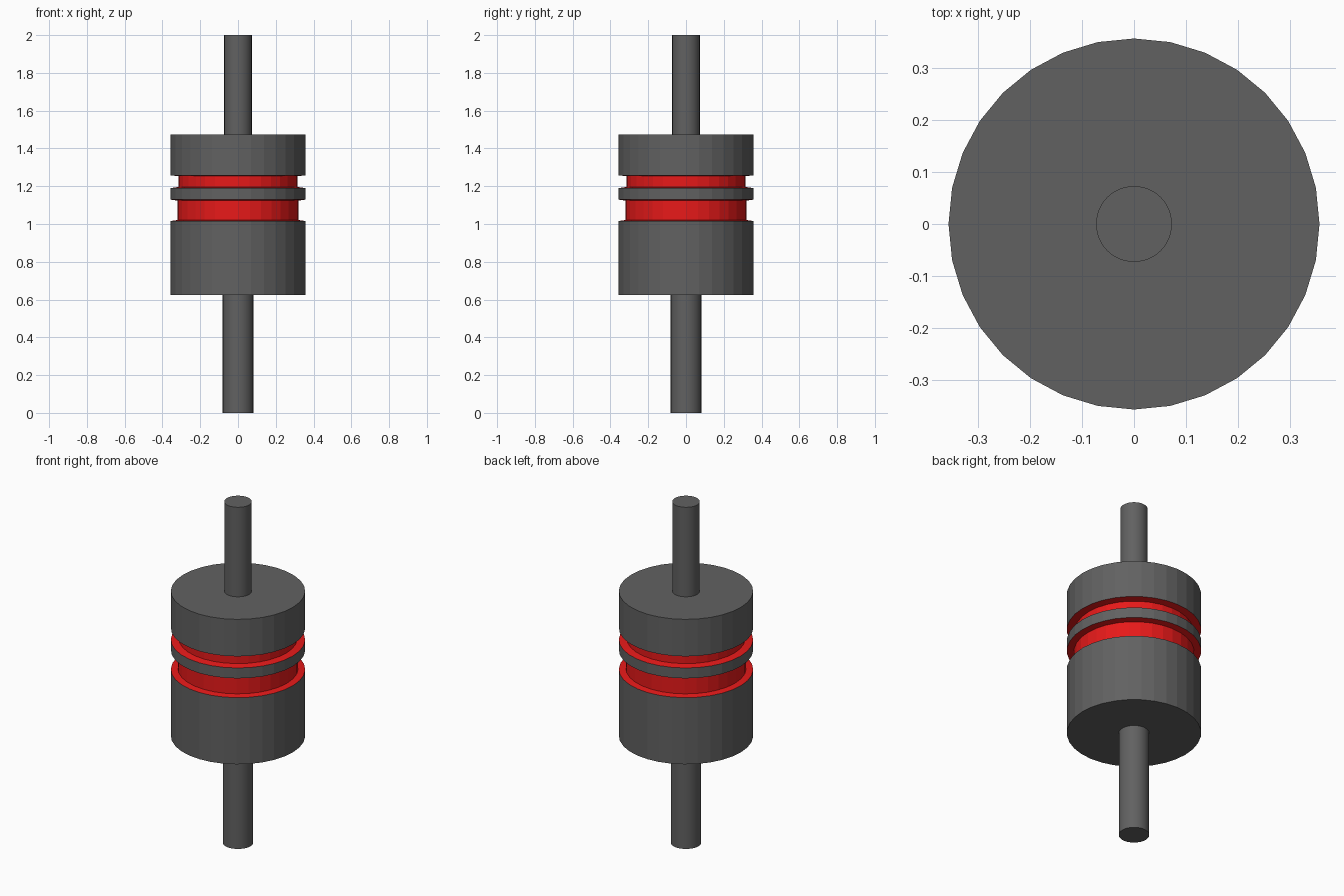
import bpy, bmesh, math

cube = bpy.data.objects.get("Cube")
if cube:
    bpy.data.objects.remove(cube, do_unlink=True)


def make_material(name, rgb):
    mat = bpy.data.materials.new(name)
    mat.use_nodes = True
    mat.diffuse_color = (*rgb, 1)
    mat.node_tree.nodes["Principled BSDF"].inputs["Base Color"].default_value = (*rgb, 1)
    return mat


GREY = make_material("dark grey", (0.12, 0.12, 0.12))
RED = make_material("groove red", (0.8, 0.01, 0.01))


def lathe(name, profile, sides, red_bands=()):
    """Revolve (radius, z) points, cap both ends, paint the given profile bands red."""
    bm = bmesh.new()
    rings = []
    for radius, z in profile:
        angles = [2 * math.pi * i / sides for i in range(sides)]
        rings.append([bm.verts.new((radius * math.cos(a), radius * math.sin(a), z))
                      for a in angles])
    for band, (low, high) in enumerate(zip(rings, rings[1:])):
        for i in range(sides):
            j = (i + 1) % sides
            face = bm.faces.new((low[i], low[j], high[j], high[i]))
            face.material_index = int(band in red_bands)
    bm.faces.new(rings[0][::-1])
    bm.faces.new(rings[-1])
    mesh = bpy.data.meshes.new(name)
    bm.to_mesh(mesh)
    bm.free()
    mesh.materials.append(GREY)
    if red_bands:
        mesh.materials.append(RED)
    obj = bpy.data.objects.new(name, mesh)
    bpy.context.collection.objects.link(obj)
    return obj


# Drum with two red grooves, slightly flared at the rims
R = 0.357
drum = [(R, 0.625), (R, 1.016), (0.32, 1.021), (0.32, 1.124), (R, 1.129),
        (R, 1.19), (0.315, 1.196), (0.315, 1.253), (R, 1.258), (R, 1.475)]
lathe("drum", drum, 32, red_bands=(1, 2, 3, 5, 6, 7))

# Shaft pins, sunk a little into the drum
pins = [lathe("lower_pin", [(0.081, 0), (0.081, 0.64)], 48),
        lathe("upper_pin", [(0.073, 1.46), (0.073, 2)], 48)]

# Smooth pin sides with sharp end caps
bpy.ops.object.select_all(action="DESELECT")
for pin in pins:
    pin.select_set(True)
bpy.context.view_layer.objects.active = pins[0]
bpy.ops.object.shade_smooth_by_angle(angle=math.radians(30))
